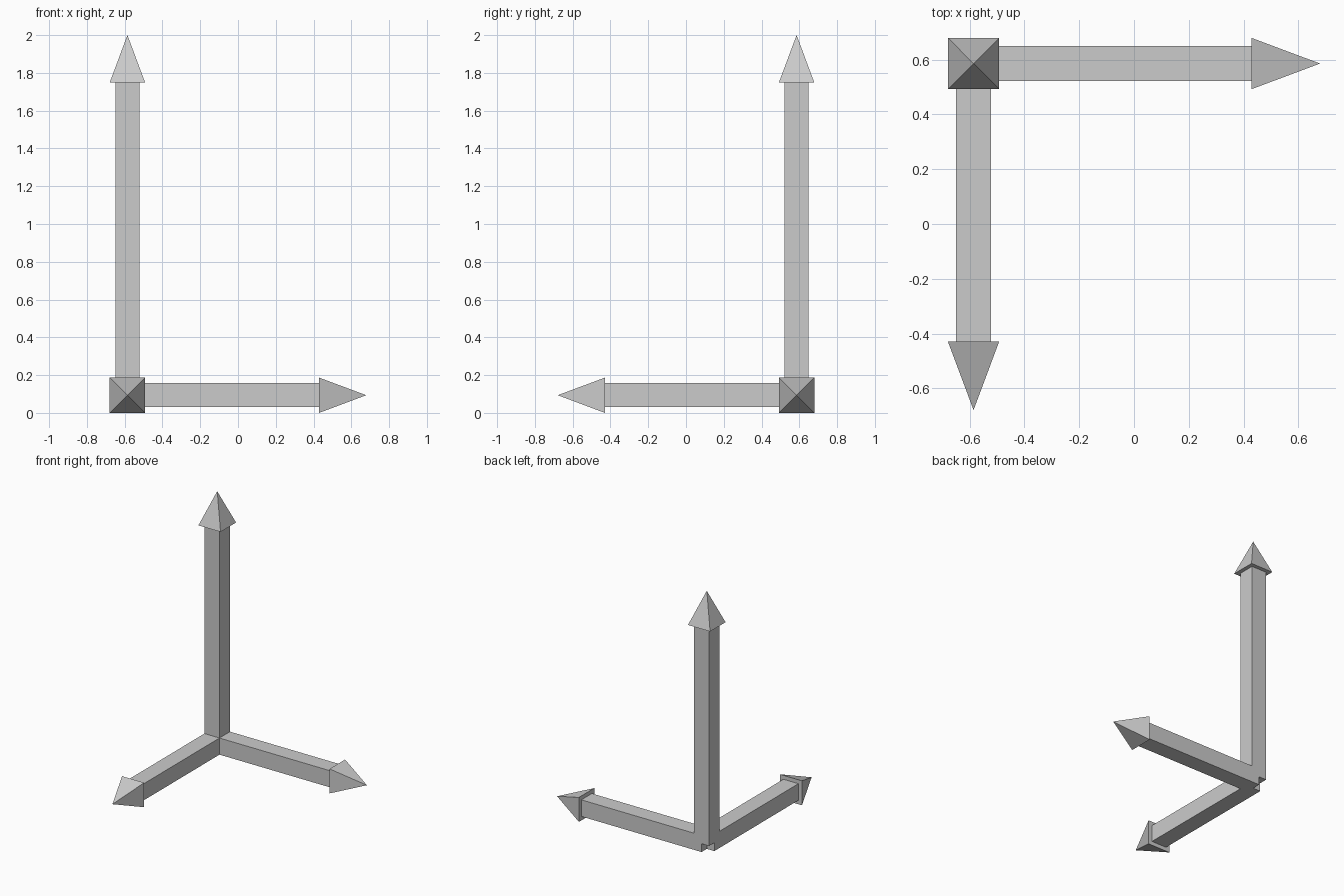
import bpy, bmesh
from mathutils import Vector, Matrix

if "Cube" in bpy.data.objects:
    bpy.data.objects.remove(bpy.data.objects["Cube"])

ORIGIN = Vector((-0.5855, 0.5855, 0.0935))
SHAFT, HEAD, HEAD_LEN = 0.0635, 0.0935, 0.25   # half widths, head length


def make_object(name, bm, direction):
    # turn the upright part to its direction and put it at the shared origin
    turn = Vector((0, 0, 1)).rotation_difference(Vector(direction)).to_matrix().to_4x4()
    bm.transform(Matrix.Translation(ORIGIN) @ turn)
    bmesh.ops.recalc_face_normals(bm, faces=bm.faces)
    mesh = bpy.data.meshes.new(name)
    bm.to_mesh(mesh)
    bm.free()
    bpy.context.collection.objects.link(bpy.data.objects.new(name, mesh))


def arrow(name, direction, length):
    # square shaft starting at the shared origin
    base = length - HEAD_LEN
    bm = bmesh.new()
    bmesh.ops.create_cube(bm, size=1, matrix=Matrix.Translation((0, 0, base / 2))
                          @ Matrix.Diagonal((SHAFT * 2, SHAFT * 2, base, 1)))
    make_object(name + "_shaft", bm, direction)

    # four-sided pyramid head
    bm = bmesh.new()
    ring = [bm.verts.new((x * HEAD, y * HEAD, base))
            for x, y in ((-1, -1), (1, -1), (1, 1), (-1, 1))]
    tip = bm.verts.new((0, 0, length))
    bm.faces.new(ring[::-1])
    for i in range(4):
        bm.faces.new((ring[i], ring[(i + 1) % 4], tip))
    make_object(name + "_head", bm, direction)


arrow("right_arrow", (1, 0, 0), 1.2645)
arrow("front_arrow", (0, -1, 0), 1.2645)
arrow("up_arrow", (0, 0, 1), 1.9065)
